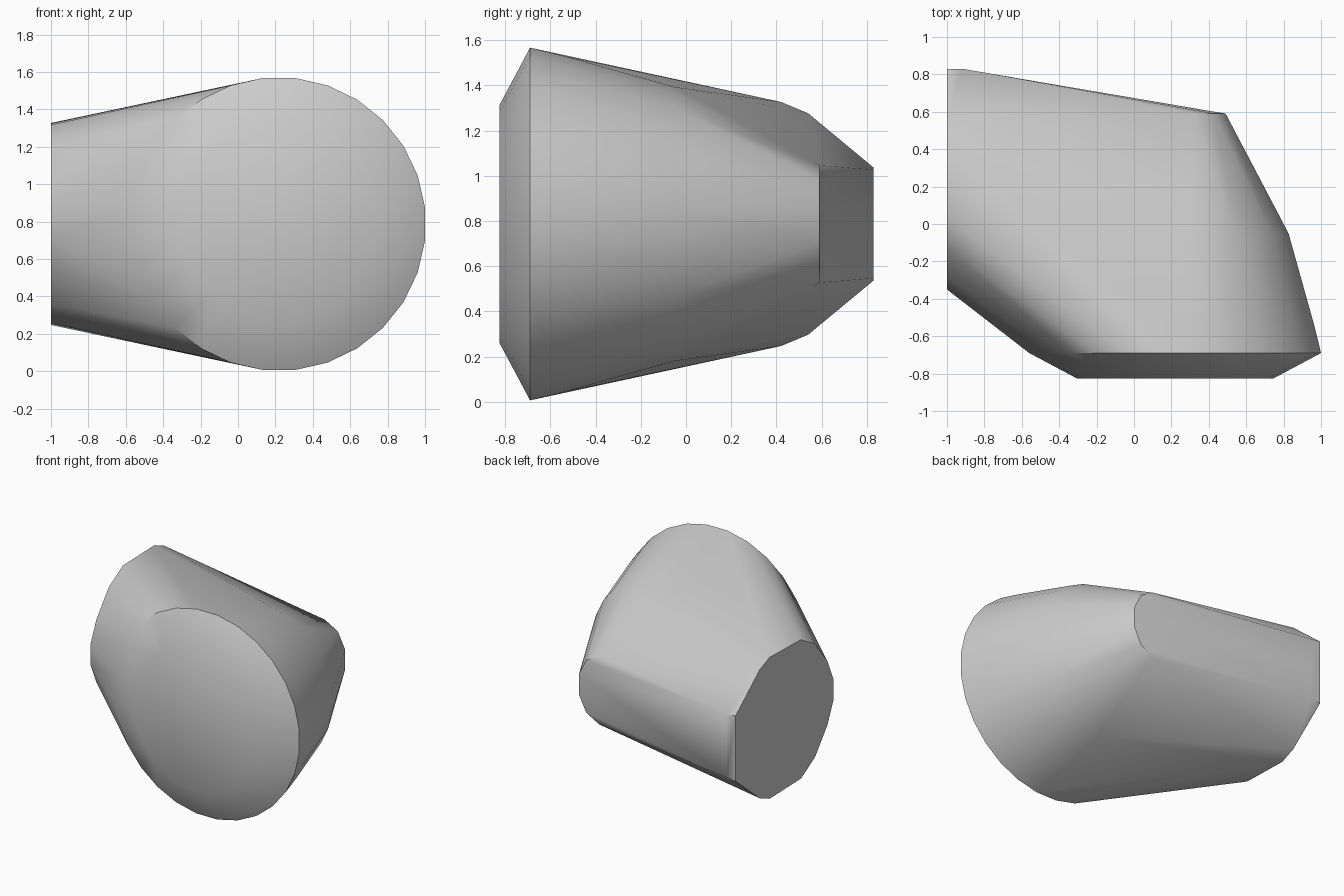
import bpy, bmesh
from math import sin, cos, pi, radians

cube = bpy.data.objects.get("Cube")
if cube:
    bpy.data.objects.remove(cube, do_unlink=True)

CX, CZ = 0.22, 0.787   # axis of the round front


def ring(y, radius, sides=28):
    """Circle facing the front, with flat sides at left and right."""
    step = 2 * pi / sides
    return [(CX + radius * cos((i + 0.5) * step), y, CZ + radius * sin((i + 0.5) * step))
            for i in range(sides)]


def mirrored(points):
    """Points given as x, y and half height, repeated above and below the axis."""
    return [(x, y, CZ + s * h) for x, y, h in points for s in (1, -1)]


# Round front: small nose face, wide rim, tapering shoulders
points = ring(-0.825, 0.53) + ring(-0.69, 0.785)
points += ring(-0.54, 0.748) + ring(-0.05, 0.61)

# Flat end face on the right side
end_outline = [(0.83, 0.25), (0.54, 0.49), (0.42, 0.54), (0.04, 0.53),
               (-0.13, 0.43), (-0.28, 0.24), (-0.35, 0.08)]
points += mirrored([(-1.0, y, h) for y, h in end_outline])

# Back strip with a rounded tip
points += mirrored([(-0.92, 0.83, 0.24), (0.32, 0.59, 0.26),
                    (0.43, 0.59, 0.2), (0.49, 0.59, 0.08)])

# Stretch one convex skin over all the sections
bm = bmesh.new()
for p in points:
    bm.verts.new(p)
hull = bmesh.ops.convex_hull(bm, input=bm.verts[:])
loose = [v for v in bm.verts if not v.link_faces]
bmesh.ops.delete(bm, geom=loose, context='VERTS')
bmesh.ops.dissolve_limit(bm, angle_limit=radians(0.5), verts=bm.verts[:], edges=bm.edges[:])
bmesh.ops.recalc_face_normals(bm, faces=bm.faces[:])

mesh = bpy.data.meshes.new("convex_body")
bm.to_mesh(mesh)
bm.free()
body = bpy.data.objects.new("convex_body", mesh)
bpy.context.collection.objects.link(body)

# Plain grey surface
grey = bpy.data.materials.new("light_grey")
grey.use_nodes = True
color = (0.6, 0.6, 0.6, 1.0)
grey.diffuse_color = color
grey.node_tree.nodes["Principled BSDF"].inputs["Base Color"].default_value = color
mesh.materials.append(grey)

# Smooth sides, sharp rims
bpy.ops.object.select_all(action='DESELECT')
body.select_set(True)
bpy.context.view_layer.objects.active = body
bpy.ops.object.shade_smooth_by_angle(angle=radians(32))
